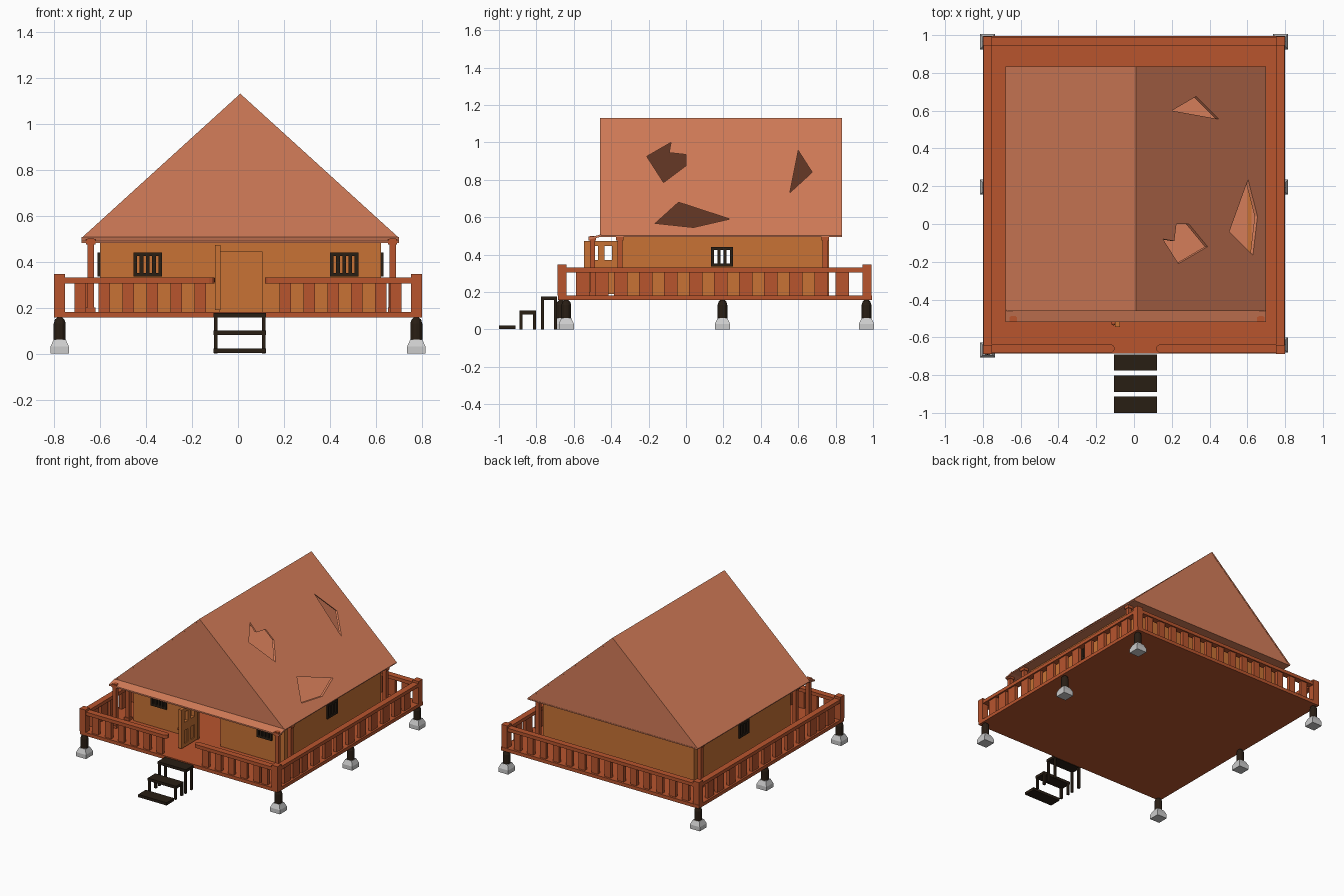
import bpy, bmesh, math
from mathutils import Matrix

if "Cube" in bpy.data.objects:
    bpy.data.objects.remove(bpy.data.objects["Cube"])


def material(name, rgb):
    m = bpy.data.materials.new(name)
    m.diffuse_color = (*rgb, 1)
    m.use_nodes = True
    m.node_tree.nodes["Principled BSDF"].inputs["Base Color"].default_value = m.diffuse_color
    return m


RUST = material("rust_wood", (0.48, 0.09, 0.027))
ROOF = material("roof_clay", (0.66, 0.205, 0.10))
WALL = material("wall_orange", (0.58, 0.17, 0.035))
DARK = material("dark_wood", (0.022, 0.013, 0.007))


def finish(name, bm, mat):
    bmesh.ops.recalc_face_normals(bm, faces=bm.faces)
    me = bpy.data.meshes.new(name)
    bm.to_mesh(me)
    bm.free()
    ob = bpy.data.objects.new(name, me)
    bpy.context.collection.objects.link(ob)
    if mat:
        me.materials.append(mat)
    return ob


def boxes(name, mat, items):
    """One object from boxes given as (x0, x1, y0, y1, z0, z1)."""
    bm = bmesh.new()
    for x0, x1, y0, y1, z0, z1 in items:
        m = Matrix.Translation(((x0 + x1) / 2, (y0 + y1) / 2, (z0 + z1) / 2))
        bmesh.ops.create_cube(bm, size=1, matrix=m @ Matrix.Diagonal((x1 - x0, y1 - y0, z1 - z0, 1)))
    return finish(name, bm, mat)


def prism(name, mat, pts, axis, a, b):
    """Extrude a profile along x (points are y,z) or y (points are x,z)."""
    bm = bmesh.new()
    co = (lambda p, t: (t, p[0], p[1])) if axis == 'x' else (lambda p, t: (p[0], t, p[1]))
    f = bm.faces.new([bm.verts.new(co(p, a)) for p in pts])
    ext = bmesh.ops.extrude_face_region(bm, geom=[f])
    vs = [v for v in ext['geom'] if isinstance(v, bmesh.types.BMVert)]
    bmesh.ops.translate(bm, verts=vs, vec=(b - a, 0, 0) if axis == 'x' else (0, b - a, 0))
    return finish(name, bm, mat)


def cut(target, cutters):
    bpy.context.view_layer.objects.active = target
    for c in cutters:
        mod = target.modifiers.new("cut", 'BOOLEAN')
        mod.operation, mod.solver, mod.object = 'DIFFERENCE', 'EXACT', c
        bpy.ops.object.modifier_apply(modifier=mod.name)
        bpy.data.objects.remove(c)


# Deck
boxes("deck", RUST, [(-0.8, 0.8, -0.685, 0.995, 0.157, 0.182)])

# Railing: corner posts, handrails, balusters
R0, R1 = 0.305, 0.33
boxes("corner_posts", RUST, [(x, x + 0.048, y, y + 0.048, 0.18, 0.347)
                             for x in (-0.8, 0.752) for y in (-0.688, 0.944)])
boxes("handrails", RUST, [
    (-0.795, -0.125, -0.682, -0.637, R0, R1), (0.14, 0.795, -0.682, -0.637, R0, R1),
    (-0.795, 0.795, 0.945, 0.99, R0, R1),
    (-0.798, -0.753, -0.66, 0.96, R0, R1), (0.753, 0.798, -0.66, 0.96, R0, R1)])
for nm, x in (("left_rail_end", -0.125), ("right_rail_end", 0.14)):
    bm = bmesh.new()
    bmesh.ops.create_cone(bm, cap_ends=True, segments=12, radius1=0.0225, radius2=0.0225, depth=R1 - R0,
                          matrix=Matrix.Translation((x, -0.6595, (R0 + R1) / 2)))
    finish(nm, bm, RUST)
front_x = [-0.685 + 0.104 * i for i in range(6)] + [0.205 + 0.104 * i for i in range(5)] + [0.685]
back_x = [-0.68 + 1.36 / 13 * i for i in range(14)]
side_y = [-0.553, -0.45] + [-0.35 + 0.134 * i for i in range(9)] + [0.835]
boxes("front_balusters", RUST, [(x - 0.025, x + 0.025, -0.672, -0.647, 0.18, R0 + 0.005) for x in front_x])
boxes("back_balusters", RUST, [(x - 0.025, x + 0.025, 0.955, 0.98, 0.18, R0 + 0.005) for x in back_x])
boxes("side_balusters", RUST, [(s * 0.775 - 0.012, s * 0.775 + 0.012, y - 0.036, y + 0.036, 0.18, R0 + 0.005)
                               for s in (-1, 1) for y in side_y])

# Stilts with rounded tops on tapered stone blocks
for i, (x, y) in enumerate([(-0.775, -0.667), (0.775, -0.64), (-0.775, 0.195),
                            (0.775, 0.195), (-0.775, 0.965), (0.775, 0.965)]):
    bm = bmesh.new()
    r = math.sqrt(2)
    rot = Matrix.Rotation(math.pi / 4, 4, 'Z')
    for r1, r2, z0, z1 in ((0.04, 0.04, 0, 0.03), (0.04, 0.026, 0.03, 0.062)):
        bmesh.ops.create_cone(bm, cap_ends=True, segments=4, radius1=r1 * r, radius2=r2 * r, depth=z1 - z0,
                              matrix=Matrix.Translation((x, y, (z0 + z1) / 2)) @ rot)
    finish(f"stone_foot_{i}", bm, None)
    bm = bmesh.new()
    for r1, r2, z0, z1 in ((0.026, 0.026, 0.05, 0.13), (0.026, 0.021, 0.13, 0.148), (0.021, 0.01, 0.148, 0.158)):
        bmesh.ops.create_cone(bm, cap_ends=True, segments=12, radius1=r1, radius2=r2, depth=z1 - z0,
                              matrix=Matrix.Translation((x, y, (z0 + z1) / 2)))
    finish(f"stilt_{i}", bm, DARK)

# Steps: a tread on four thin legs
for i, (y0, y1, top) in enumerate([(-0.775, -0.69, 0.177), (-0.89, -0.803, 0.1), (-1.0, -0.912, 0.022)]):
    parts = [(-0.107, 0.122, y0, y1, top - 0.02, top)]
    if top > 0.05:
        parts += [(x, x + 0.015, y, y + 0.015, 0, top - 0.01)
                  for x in (-0.105, 0.105) for y in (y0, y1 - 0.015)]
    boxes(f"step_{i}", DARK, parts)

# Walls with doorway and window openings
X0, X1, Y0, Y1 = -0.6, 0.622, -0.35, 0.765
WZ0, WZ1 = 0.335, 0.44
walls = boxes("walls", WALL, [(X0, X1, Y0, Y1, 0.175, 0.505)])
cut(walls, [
    boxes("c", None, [(X0 + 0.02, X1 - 0.02, Y0 + 0.02, Y1 - 0.02, 0.1, 0.6)]),
    boxes("c", None, [(-0.08, 0.105, Y0 - 0.05, Y0 + 0.05, 0.1, 0.445)]),
    boxes("c", None, [(-0.445, -0.34, Y0 - 0.05, Y0 + 0.05, 0.345, 0.43)]),
    boxes("c", None, [(0.41, 0.51, Y0 - 0.05, Y0 + 0.05, 0.345, 0.43)]),
    boxes("c", None, [(-0.9, 0.9, 0.145, 0.24, 0.345, 0.43)])])


def window(name, a, b, c0, c1, along_x, bars):
    t = 0.016
    parts = [(a, b, WZ0, WZ0 + t), (a, b, WZ1 - t, WZ1)]
    xs = [a + t / 2 + (b - a - t) * k / (bars + 1) for k in range(bars + 2)]
    parts += [(x - t / 2, x + t / 2, WZ0 + t / 2, WZ1 - t / 2) for x in xs]
    boxes(name, DARK, [(p, q, c0, c1, u, v) if along_x else (c0, c1, p, q, u, v) for p, q, u, v in parts])


window("front_left_window", -0.455, -0.33, Y0 - 0.01, Y0 + 0.025, True, 3)
window("front_right_window", 0.4, 0.523, Y0 - 0.01, Y0 + 0.025, True, 3)
window("right_window", 0.135, 0.25, X1 - 0.025, X1 + 0.01, False, 2)
window("left_window", 0.135, 0.25, X0 - 0.01, X0 + 0.025, False, 2)

# Open plank door with knob
D0, D1 = -0.545, -0.36
boxes("door", WALL, [(-0.1, -0.075, D0, D1, a, b) for a, b in ((0.19, 0.215), (0.31, 0.37), (0.445, 0.472))]
      + [(-0.1, -0.075, y, y + 0.035, 0.195, 0.468) for y in (D0, D0 + 0.075, D1 - 0.035)]
      + [(-0.092, -0.083, D0 + 0.01, D1 - 0.01, 0.2, 0.33)])
bm = bmesh.new()
bmesh.ops.create_uvsphere(bm, u_segments=10, v_segments=6, radius=0.012,
                          matrix=Matrix.Translation((-0.108, D0 + 0.02, 0.32)))
finish("door_knob", bm, RUST)

# Porch posts with caps and bases
posts = []
for y in (-0.5, -0.353, 0.745):
    for x in (-0.64, 0.672):
        posts += [(x - 0.014, x + 0.014, y - 0.014, y + 0.014, 0.18, 0.5),
                  (x - 0.02, x + 0.02, y - 0.02, y + 0.02, 0.475, 0.498),
                  (x - 0.02, x + 0.02, y - 0.02, y + 0.02, 0.18, 0.2)]
boxes("porch_posts", RUST, posts)

# Hollow gabled roof; the right slope is torn by three holes
L, C, R, EAVE, TOP = -0.68, 0.01, 0.7, 0.503, 1.13
GY0, GY1 = -0.46, 0.835
prism("left_slope", ROOF, [(C, TOP), (L, EAVE), (L + 0.015, EAVE), (C, TOP - 0.014)], 'y', GY0, GY1)
right = prism("right_slope", ROOF, [(C, TOP), (R, EAVE), (R - 0.015, EAVE), (C, TOP - 0.014)], 'y', GY0, GY1)
holes = [[(-0.21, 0.925), (-0.08, 1.0), (-0.09, 0.945), (0, 0.935), (0, 0.875), (-0.12, 0.785)],
         [(0.6, 0.957), (0.675, 0.84), (0.555, 0.73)],
         [(-0.04, 0.68), (0.235, 0.59), (0.04, 0.545), (-0.165, 0.567)]]
cut(right, [prism("c", None, h, 'x', 0.08, 0.9) for h in holes])
gable = [(L + 0.005, EAVE), (R - 0.005, EAVE), (C, TOP - 0.006)]
prism("front_gable", ROOF, gable, 'y', GY0 + 0.002, GY0 + 0.01)
prism("back_gable", ROOF, gable, 'y', GY1 - 0.01, GY1 - 0.002)
boxes("ceiling", ROOF, [(L + 0.003, R - 0.003, GY0, GY1, EAVE - 0.008, EAVE)])
prism("porch_eave", ROOF, [(-0.455, 0.508), (-0.52, 0.49), (-0.52, 0.48), (-0.455, 0.495)], 'x', L, R)
